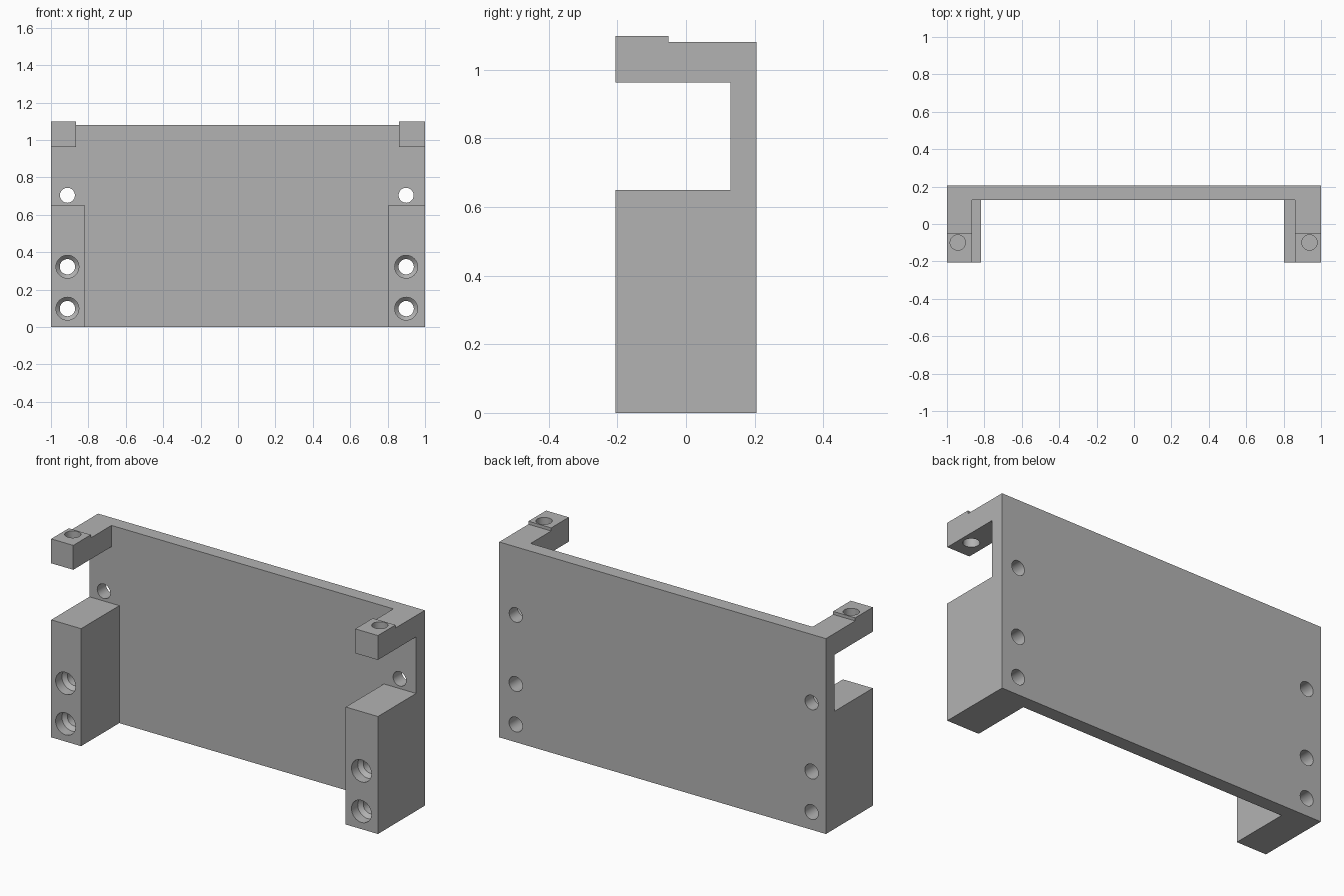
import bpy
import bmesh
from math import pi
from mathutils import Matrix, Vector

default = bpy.data.objects.get("Cube")
if default:
    bpy.data.objects.remove(default, do_unlink=True)

BACK, FRONT, PLATE = 0.205, -0.205, 0.129     # depth of the block and inner plate face
TOP, RIM = 1.098, 1.081                       # raised pads and main rim
LEG_TOP, ARM_BOTTOM = 0.65, 0.963
OVER = 0.1                                    # cutter overhang

grey = bpy.data.materials.new("plain grey")
grey.use_nodes = True
grey.diffuse_color = (0.45, 0.45, 0.45, 1)
grey.node_tree.nodes["Principled BSDF"].inputs["Base Color"].default_value = grey.diffuse_color


def finish(name, bm):
    bmesh.ops.recalc_face_normals(bm, faces=bm.faces)
    mesh = bpy.data.meshes.new(name)
    bm.to_mesh(mesh)
    bm.free()
    mesh.materials.append(grey)
    obj = bpy.data.objects.new(name, mesh)
    bpy.context.collection.objects.link(obj)
    return obj


def box(name, low, high):
    low, high = Vector(low), Vector(high)
    bm = bmesh.new()
    place = Matrix.Translation((low + high) / 2) @ Matrix.Diagonal((high - low).to_4d())
    bmesh.ops.create_cube(bm, size=1, matrix=place)
    return finish(name, bm)


def drill(name, place, profile, sides=40):
    """Turned cutter: profile is a list of (radius, distance along its axis)."""
    bm = bmesh.new()
    rings = []
    for radius, along in profile:
        shift = place @ Matrix.Translation((0, 0, along))
        ring = bmesh.ops.create_circle(bm, segments=sides, radius=radius, matrix=shift)
        rings.append(ring["verts"])
    for a, b in zip(rings, rings[1:]):
        for i in range(sides):
            j = (i + 1) % sides
            bm.faces.new((a[i], a[j], b[j], b[i]))
    bm.faces.new(rings[0])
    bm.faces.new(rings[-1])
    return finish(name, bm)


def cut(target, cutter):
    mod = target.modifiers.new(cutter.name, "BOOLEAN")
    mod.operation = "DIFFERENCE"
    mod.solver = "EXACT"
    mod.object = cutter
    bpy.context.view_layer.objects.active = target
    bpy.ops.object.modifier_apply(modifier=mod.name)
    bpy.data.objects.remove(cutter, do_unlink=True)


# Solid block carved into a back plate with legs and arms
bracket = box("bracket", (-1, FRONT, 0), (1, BACK, TOP))
front = FRONT - OVER
cut(bracket, box("side_slot", (-1 - OVER, front, LEG_TOP), (1 + OVER, PLATE, ARM_BOTTOM)))
cut(bracket, box("leg_gap", (-0.817, front, -OVER), (0.803, PLATE, 0.8)))
cut(bracket, box("arm_gap", (-0.865, front, 0.8), (0.861, PLATE, TOP + OVER)))
cut(bracket, box("rim_step", (-1 - OVER, -0.051, RIM), (1 + OVER, BACK + OVER, TOP + OVER)))

# Screw holes from front to back, the lower ones with a wide mouth
to_back = Matrix.Rotation(-pi / 2, 4, "X")
plain = [(0.04, -OVER), (0.04, 0.6)]
wide = [(0.061, -OVER), (0.061, 0.055), (0.041, 0.075), (0.041, 0.6)]
for x in (-0.912, 0.899):
    for z, profile in ((0.098, wide), (0.322, wide), (0.704, plain)):
        cut(bracket, drill("screw_hole", Matrix.Translation((x, FRONT, z)) @ to_back, profile))

# Upright holes through the arm pads
for x in (-0.942, 0.938):
    cut(bracket, drill("pad_hole", Matrix.Translation((x, -0.099, 0.9)), [(0.041, 0), (0.041, 0.3)]))

# Sharp edges, smooth hole walls
bpy.ops.object.select_all(action="DESELECT")
bracket.select_set(True)
bpy.context.view_layer.objects.active = bracket
bpy.ops.object.shade_smooth_by_angle(angle=pi / 6)
